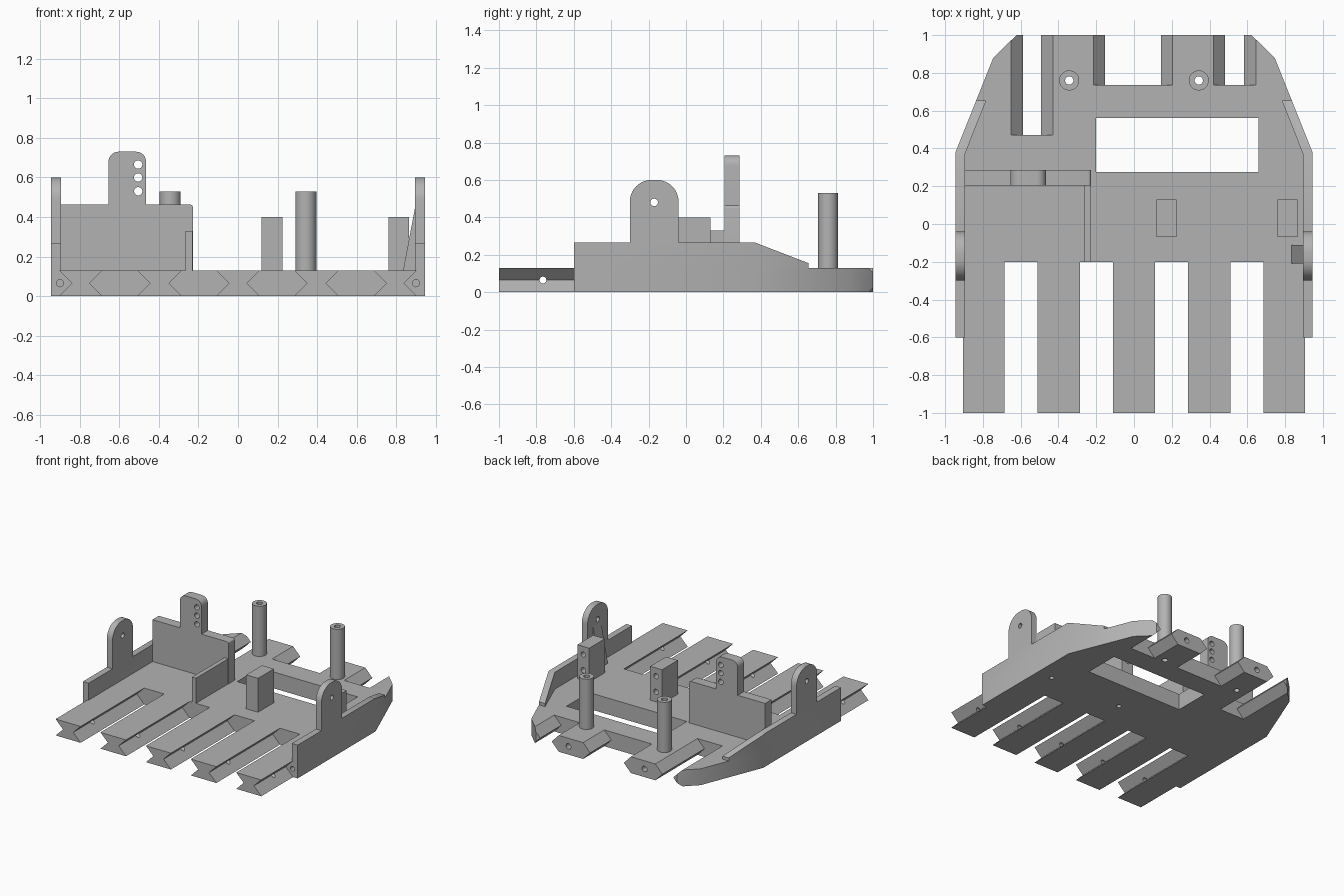
import bpy, bmesh, math
from mathutils import Vector

if "Cube" in bpy.data.objects:
    bpy.data.objects.remove(bpy.data.objects["Cube"])

grey = bpy.data.materials.new("plain_grey")
grey.use_nodes = True
grey.diffuse_color = (0.45, 0.45, 0.45, 1)
grey.node_tree.nodes["Principled BSDF"].inputs["Base Color"].default_value = (0.45, 0.45, 0.45, 1)

T = 0.13        # base plate thickness
MID = T / 2


def prism(name, pts, axis, a, b):
    """Extrude a 2D outline along an axis from a to b."""
    place = {"x": lambda p, d: (d, p[0], p[1]),
             "y": lambda p, d: (p[0], d, p[1]),
             "z": lambda p, d: (p[0], p[1], d)}[axis]
    bm = bmesh.new()
    face = bm.faces.new([bm.verts.new(place(p, a)) for p in pts])
    out = bmesh.ops.extrude_face_region(bm, geom=[face])
    moved = [v for v in out["geom"] if isinstance(v, bmesh.types.BMVert)]
    bmesh.ops.translate(bm, verts=moved, vec=Vector(place((0, 0), b - a)))
    bmesh.ops.recalc_face_normals(bm, faces=bm.faces)
    mesh = bpy.data.meshes.new(name)
    bm.to_mesh(mesh)
    bm.free()
    mesh.materials.append(grey)
    obj = bpy.data.objects.new(name, mesh)
    bpy.context.collection.objects.link(obj)
    return obj


def rect(x0, x1, y0, y1):
    return [(x0, y0), (x1, y0), (x1, y1), (x0, y1)]


def arc(cx, cy, r, start, end, n=10):
    return [(cx + r * math.cos(math.radians(start + (end - start) * i / n)),
             cy + r * math.sin(math.radians(start + (end - start) * i / n)))
            for i in range(n + 1)]


def rod(cx, cy, r, axis, a, b, name="hole_cutter", n=32):
    return prism(name, arc(cx, cy, r, 0, 360, n)[:-1], axis, a, b)


def boolean(obj, cutter, mode="DIFFERENCE"):
    mod = obj.modifiers.new("cut", "BOOLEAN")
    mod.operation, mod.solver, mod.object = mode, "EXACT", cutter
    bpy.context.view_layer.objects.active = obj
    bpy.ops.object.modifier_apply(modifier=mod.name)
    bpy.data.objects.remove(cutter)


def smooth(obj):
    bpy.ops.object.select_all(action="DESELECT")
    obj.select_set(True)
    bpy.context.view_layer.objects.active = obj
    bpy.ops.object.shade_smooth_by_angle(angle=math.radians(30))


def slot(x0, x1, bulge, y0, y1):
    """Slot cutter whose sides bend outward (or inward) at mid height."""
    e = 0.05
    left = [(x0, -e), (x0, 0), (x0 - bulge, MID), (x0, T), (x0, T + e)]
    right = [(x1, T + e), (x1, T), (x1 + bulge, MID), (x1, 0), (x1, -e)]
    return prism("slot_cutter", left + right, "y", y0, y1)


# Base plate outline, mirrored about the centre
half = [(0.905, -1), (0.905, -0.6), (0.945, -0.6), (0.945, 0.38), (0.745, 0.88), (0.622, 1)]
base = prism("base_plate", half + [(-x, y) for x, y in reversed(half)], "z", 0, T)

# Front slots leave grooved fingers
for s in (-1, 1):
    for a, b in ((0.11, 0.285), (0.51, 0.685)):
        boolean(base, slot(min(s * a, s * b), max(s * a, s * b), 0.065, -1.1, -0.2))
boolean(base, slot(0.905, 1.1, 0.065, -1.1, -0.6))
boolean(base, slot(-1.1, -0.905, 0.065, -1.1, -0.6))

# Rear slots leave ridged prongs
for a, b, y in ((-0.65, -0.43, 0.47), (-0.215, 0.205, 0.735), (0.42, 0.645, 0.735)):
    boolean(base, slot(a, b, -0.062, y, 1.1))

# Window and holes in the base
boolean(base, prism("window_cutter", rect(-0.2, 0.66, 0.275, 0.56), "z", -0.1, 0.3))
boolean(base, rod(-0.765, MID, 0.018, "x", -1.1, 1.1))
for s in (-1, 1):
    boolean(base, rod(s * 0.9, MID, 0.018, "y", -0.7, -0.4))
    boolean(base, rod(s * 0.335, MID, 0.022, "y", 0.85, 1.1))
    boolean(base, rod(s * 0.343, 0.76, 0.022, "z", -0.1, 0.3))
for x in (0.17, 0.812):
    boolean(base, rod(x, 0.03, 0.018, "z", -0.1, 0.1))

# Side walls with rounded ears
profile = ([(-0.6, T), (-0.6, 0.265), (-0.3, 0.265)]
           + arc(-0.185, 0.485, 0.115, 180, 90) + arc(-0.155, 0.485, 0.115, 90, 0)
           + [(-0.04, 0.265), (0.37, 0.265), (0.655, 0.155), (0.655, T)])
footprint = [(0.945, -0.7), (0.945, 0.38), (0.825, 0.68), (0.772, 0.68), (0.895, 0.37), (0.895, -0.7)]
for s, side in ((1, "left"), (-1, "right")):
    wall = prism(side + "_side_wall", profile, "x", s * 0.7, s * 1.1)
    boolean(wall, prism("footprint", [(s * x, y) for x, y in footprint], "z", 0, 1), "INTERSECT")
    boolean(wall, rod(-0.17, 0.48, 0.02, "x", s * 0.8, s * 1.1))
    smooth(wall)

# Wedge bracing the left ear
prism("ear_brace", [(0.835, T), (0.896, T), (0.896, 0.45)], "y", -0.21, -0.11)

# Upright panel with a drilled tab
panel = prism("upright_panel",
              [(-0.897, T), (-0.228, T)] + arc(-0.243, 0.448, 0.015, 0, 90, 4)
              + [(-0.465, 0.463)] + arc(-0.515, 0.68, 0.05, 0, 90)
              + arc(-0.605, 0.68, 0.05, 90, 180) + [(-0.655, 0.463), (-0.897, 0.463)],
              "y", 0.205, 0.285)
for z in (0.53, 0.6, 0.665):
    boolean(panel, rod(-0.505, z, 0.021, "y", 0.1, 0.4))
smooth(panel)
prism("panel_side_plate", rect(-0.2, 0.205, T, 0.33), "x", -0.265, -0.23)

# Mounting blocks, drilled from the rear
for x, side in ((0.172, "inner"), (0.813, "outer")):
    block = prism(side + "_mounting_block", rect(x - 0.052, x + 0.052, -0.068, 0.13), "z", T, 0.4)
    for z in (0.21, 0.335):
        boolean(block, rod(x, z, 0.021, "y", 0.03, 0.2))
    smooth(block)

# Hollow rear posts
for s, side in ((1, "left"), (-1, "right")):
    post = rod(s * 0.343, 0.76, 0.053, "z", T, 0.53, side + "_post", 48)
    boolean(post, rod(s * 0.343, 0.76, 0.022, "z", 0, 0.7))
    smooth(post)

smooth(base)
